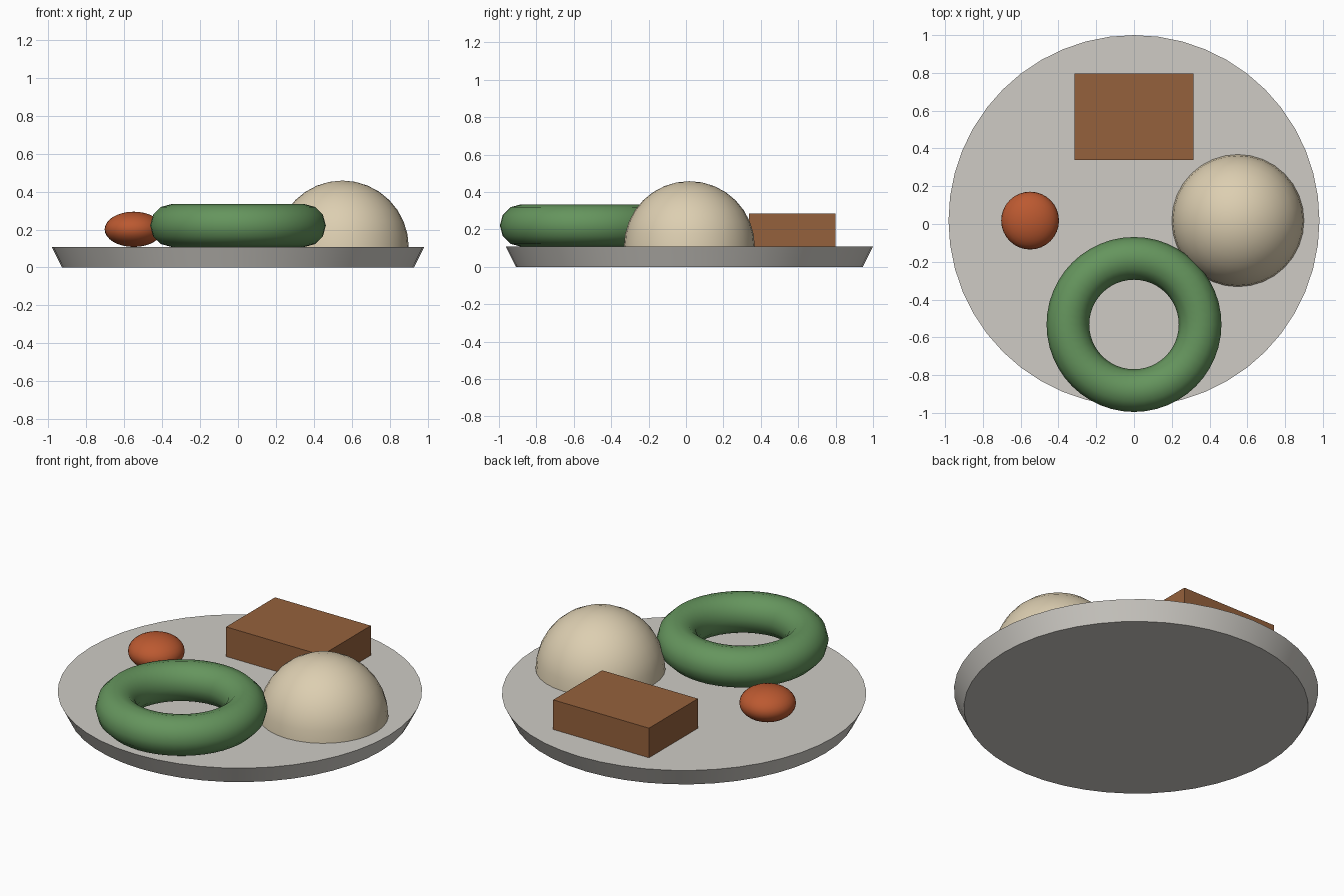
import bpy, bmesh, math

if "Cube" in bpy.data.objects:
    bpy.data.objects.remove(bpy.data.objects["Cube"])

CY = 0.018      # plate centre in y
TOP = 0.108     # plate surface height
D = 0.55        # distance of each item from the plate centre


def finish(name, color=None, smooth=True):
    ob = bpy.context.object
    ob.name = name
    if smooth:
        bpy.ops.object.shade_smooth_by_angle(angle=math.radians(40))
    if color:
        mat = bpy.data.materials.new(name + "_colour")
        mat.diffuse_color = (*color, 1)
        mat.use_nodes = True
        mat.node_tree.nodes["Principled BSDF"].inputs["Base Color"].default_value = mat.diffuse_color
        ob.data.materials.append(mat)
    return ob


# Flared flat plate
bpy.ops.mesh.primitive_cone_add(vertices=48, radius1=0.928, radius2=0.982,
                                depth=TOP, location=(0, CY, TOP / 2))
finish("plate", (0.62, 0.6, 0.56))

# Block of meat
bpy.ops.mesh.primitive_cube_add(size=1, location=(0, CY + D, TOP + 0.088))
bpy.context.object.scale = (0.63, 0.46, 0.176)
bpy.ops.object.transform_apply(location=False, rotation=False, scale=True)
finish("meat_block", (0.3, 0.12, 0.045), smooth=False)

# Mashed dome: upper half of a sphere, closed underneath
bpy.ops.mesh.primitive_uv_sphere_add(segments=32, ring_count=16, radius=0.35,
                                     location=(D, CY, TOP))
dome = finish("mash_dome", (0.72, 0.62, 0.44))
bm = bmesh.new()
bm.from_mesh(dome.data)
cut = bmesh.ops.bisect_plane(bm, geom=bm.verts[:] + bm.edges[:] + bm.faces[:],
                             dist=1e-4, plane_co=(0, 0, 0), plane_no=(0, 0, 1),
                             clear_inner=True)
bmesh.ops.holes_fill(bm, edges=[e for e in bm.edges if e.is_boundary], sides=0)
bm.to_mesh(dome.data)
bm.free()
bpy.ops.object.shade_smooth_by_angle(angle=math.radians(40))

# Green ring
bpy.ops.mesh.primitive_torus_add(major_segments=48, minor_segments=12,
                                 major_radius=0.35, minor_radius=0.113,
                                 location=(0, CY - D, TOP + 0.113))
finish("green_ring", (0.13, 0.3, 0.11))

# Small squashed tomato
bpy.ops.mesh.primitive_uv_sphere_add(segments=32, ring_count=16, radius=0.153,
                                     location=(-D, CY, TOP + 0.093))
bpy.context.object.scale.z = 0.093 / 0.153
bpy.ops.object.transform_apply(location=False, rotation=False, scale=True)
finish("tomato", (0.5, 0.1, 0.03))
